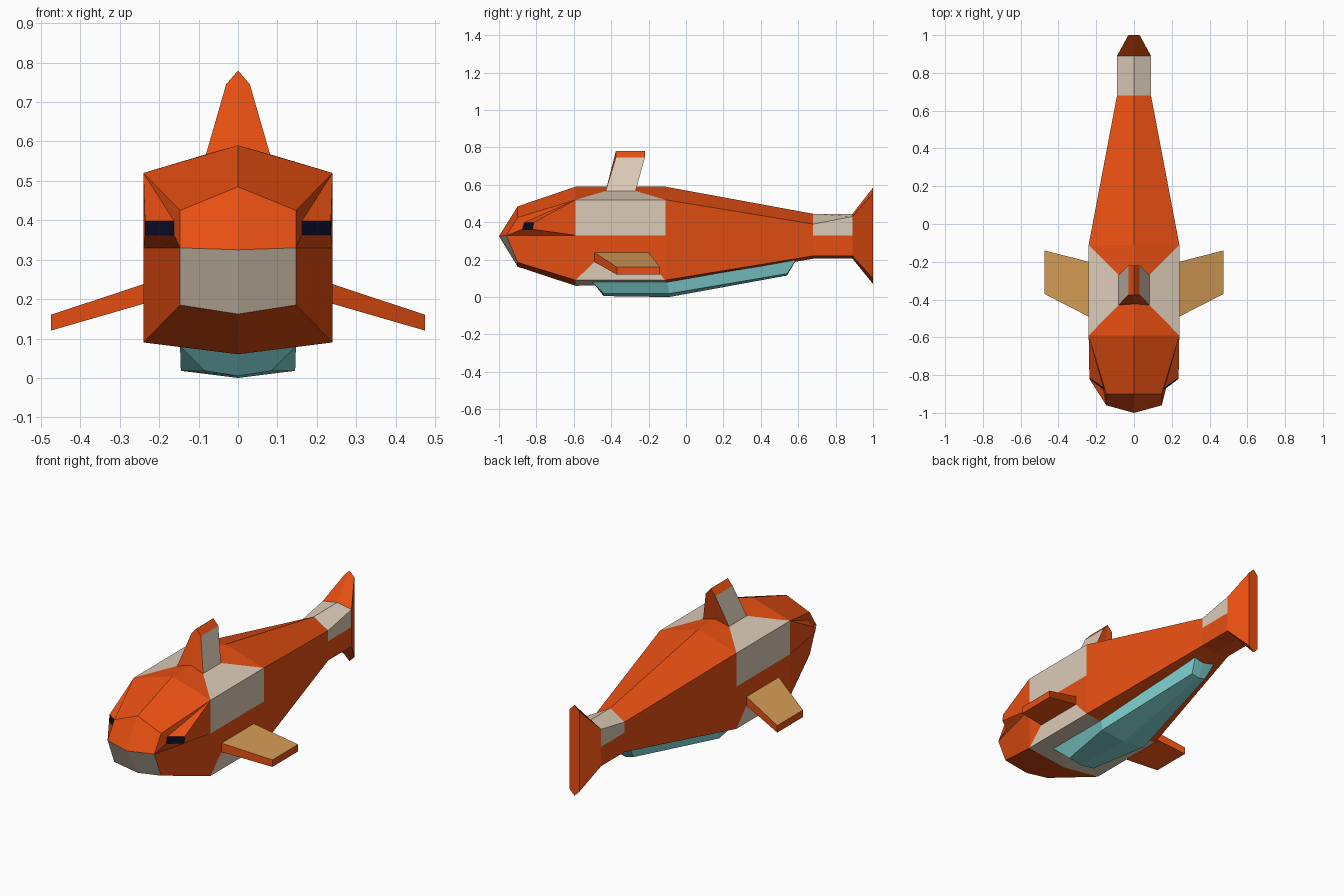
import bpy, bmesh
from mathutils import Vector

if "Cube" in bpy.data.objects:
    bpy.data.objects.remove(bpy.data.objects["Cube"])


def mat(name, rgb):
    m = bpy.data.materials.new(name)
    m.diffuse_color = (*rgb, 1)
    m.use_nodes = True
    m.node_tree.nodes["Principled BSDF"].inputs["Base Color"].default_value = m.diffuse_color
    return m


MATS = [mat("orange", (0.80, 0.078, 0.006)), mat("cream", (0.72, 0.60, 0.48)),
        mat("teal", (0.22, 0.65, 0.65)), mat("tan", (0.66, 0.33, 0.09)),
        mat("navy", (0.003, 0.003, 0.018))]
ORANGE, CREAM, TEAL, TAN, NAVY = range(5)


def build(name, faces):
    """Mesh from (colour, points) faces of the +x half, mirrored across x = 0."""
    bm = bmesh.new()
    for side in (1, -1):
        for col, pts in faces:
            vs = [bm.verts.new((p[0] * side, p[1], p[2])) for p in pts]
            f = bm.faces.new(vs if side == 1 else vs[::-1])
            f.material_index = col
    bmesh.ops.remove_doubles(bm, verts=bm.verts, dist=0.0005)
    bmesh.ops.recalc_face_normals(bm, faces=bm.faces)
    me = bpy.data.meshes.new(name)
    bm.to_mesh(me)
    bm.free()
    for m in MATS:
        me.materials.append(m)
    ob = bpy.data.objects.new(name, me)
    bpy.context.collection.objects.link(ob)
    return ob


def prism(a, b, side_cols, end_cols):
    """Walls between matching loops a and b (None skips a wall), plus both ends."""
    n = len(a)
    out = [(c, [a[i], a[(i + 1) % n], b[(i + 1) % n], b[i]])
           for i, c in enumerate(side_cols) if c is not None]
    return out + [(end_cols[0], a), (end_cols[1], b)]


def frame(outer, inner, cols):
    """A quad split into four rim faces and a centre."""
    return [(cols[i], [outer[i], outer[(i + 1) % 4], inner[(i + 1) % 4], inner[i]])
            for i in range(4)] + [(ORANGE, inner)]


# Body cross-sections: y, half width, top centre, shoulder, belly edge, belly centre
SECTIONS = [(-0.90, 0.147, 0.485, 0.425, 0.185, 0.162),
            (-0.59, 0.24, 0.59, 0.52, 0.09, 0.06),
            (-0.11, 0.24, 0.59, 0.52, 0.09, 0.07),
            (0.68, 0.09, 0.445, 0.39, 0.22, 0.205),
            (0.89, 0.09, 0.445, 0.43, 0.22, 0.205),
            (1.00, 0.03, 0.585, 0.555, 0.10, 0.07)]
MID = 0.33
rings = [[(0, y, t), (w, y, s), (w, y, MID), (w, y, e), (0, y, b)]
         for y, w, t, s, e, b in SECTIONS]
rings[0][2] = (0.147, -0.96, MID)          # mouth corner
nose = (0, -1.0, 0.325)

# Dorsal and side fin roots on the body
dorsal_root = [(0, -0.43, 0.59), (0.082, -0.43, 0.567), (0.082, -0.27, 0.567), (0, -0.27, 0.59)]
side_root = [(0.24, -0.49, 0.238), (0.24, -0.49, 0.188),
             (0.24, -0.20, 0.188), (0.24, -0.20, 0.238)]

body = []
for i in range(5):
    for j in range(4):
        quad = [rings[i][j], rings[i][j + 1], rings[i + 1][j + 1], rings[i + 1][j]]
        if i == 0 and j == 1:
            continue                        # cheek is built below
        if i == 1 and j == 0:
            body += frame(quad, dorsal_root, (ORANGE, CREAM, ORANGE, ORANGE))
        elif i == 1 and j == 2:
            body += frame(quad, side_root, (ORANGE, CREAM, ORANGE, ORANGE))
        else:
            banded = (i == 1) or (i == 3 and j < 2)
            body.append((CREAM if banded else ORANGE, quad))

# Snout, pale jaw and tail end
r0 = rings[0]
body += [(ORANGE, [nose, r0[2], r0[1], r0[0]]),
         (CREAM, [nose, r0[4], r0[3], r0[2]]),
         (ORANGE, rings[5])]

# Cheek bulge with the eye on its front
A, T, S, G = r0[2], r0[1], rings[1][1], rings[1][2]
B, C = (0.162, -0.875, 0.362), (0.236, -0.82, 0.362)
D, E = (0.162, -0.865, 0.398), (0.236, -0.815, 0.398)
body += [(ORANGE, [A, G, C, B]), (NAVY, [B, C, E, D]), (ORANGE, [A, B, D, T]),
         (ORANGE, [D, E, S]), (ORANGE, [D, S, T]), (ORANGE, [C, G, S, E])]
build("fish_body", body)

# Dorsal fin with pale sides and a peaked top
front = [(0, -0.43, 0.565), (0.082, -0.43, 0.565), (0.03, -0.375, 0.745), (0, -0.375, 0.78)]
back = [(0, -0.27, 0.565), (0.082, -0.27, 0.565), (0.03, -0.22, 0.745), (0, -0.22, 0.78)]
build("dorsal_fin", prism(front, back, (ORANGE, CREAM, ORANGE, None), (ORANGE, ORANGE)))

# Side fins with tan upper faces
tip = [(0.475, -0.37, 0.16), (0.475, -0.37, 0.12), (0.475, -0.14, 0.12), (0.475, -0.14, 0.16)]
build("side_fins", prism(side_root, tip, (ORANGE, ORANGE, ORANGE, TAN), (ORANGE, ORANGE)))

# Belly keel: sections of (upper y, z, half width) and (lower y, edge z, centre z, half width)
KEEL = [((-0.50, 0.08, 0.147), (-0.44, 0.018, 0.005, 0.085)),
        ((-0.10, 0.08, 0.147), (-0.09, 0.018, 0.0, 0.145)),
        ((0.59, 0.20, 0.065), (0.54, 0.125, 0.115, 0.045))]
loops = [[(0, u[0], u[1]), (u[2], u[0], u[1]), (l[3], l[0], l[1]), (0, l[0], l[2])]
         for u, l in KEEL]
keel = [(TEAL, loops[0]), (TEAL, loops[2])]
for a, b in zip(loops, loops[1:]):
    keel += [(TEAL, [a[k], a[k + 1], b[k + 1], b[k]]) for k in range(3)]
build("belly_keel", keel)
